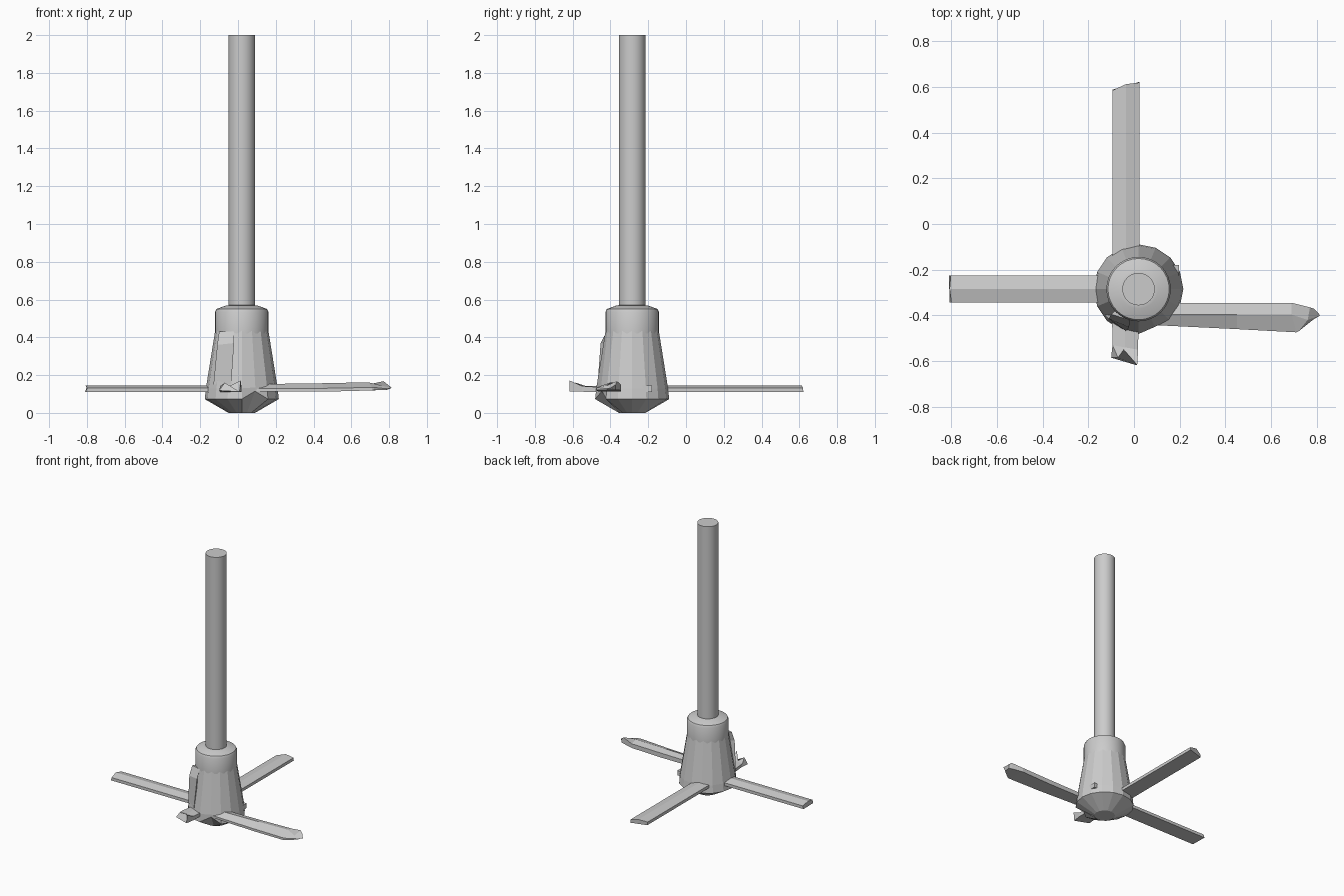
import bpy, bmesh
from math import sin, cos, pi, radians

CX, CY = 0.02, -0.285   # shaft axis


def make_object(name, verts, faces, smooth=None):
    me = bpy.data.meshes.new(name)
    me.from_pydata(verts, [], faces)
    bm = bmesh.new()
    bm.from_mesh(me)
    bmesh.ops.recalc_face_normals(bm, faces=bm.faces)
    bm.to_mesh(me)
    bm.free()
    ob = bpy.data.objects.new(name, me)
    bpy.context.collection.objects.link(ob)
    if smooth:
        bpy.ops.object.select_all(action='DESELECT')
        ob.select_set(True)
        bpy.context.view_layer.objects.active = ob
        bpy.ops.object.shade_smooth_by_angle(angle=radians(smooth))
    return ob


def loft(name, rings, smooth=None):
    n = len(rings[0])
    verts = [p for r in rings for p in r]
    faces = [(i * n + j, i * n + (j + 1) % n, (i + 1) * n + (j + 1) % n, (i + 1) * n + j)
             for i in range(len(rings) - 1) for j in range(n)]
    faces += [tuple(range(n)), tuple(range(len(verts) - n, len(verts)))]
    return make_object(name, verts, faces, smooth)


def lathe_rings(profile, n):
    return [[(CX + r * cos(2 * pi * j / n), CY + r * sin(2 * pi * j / n), z) for j in range(n)]
            for r, z in profile]


# shaft
loft("shaft", lathe_rings([(0.071, 0.54), (0.071, 2.0)], 32), 40)

# collar on top of the hub
loft("hub_collar", lathe_rings([(0.141, 0.42), (0.141, 0.535), (0.134, 0.55),
                                (0.085, 0.568), (0.07, 0.57)], 32), 40)

# faceted hub body and nose, with one dented rim corner at the front
rings = lathe_rings([(0.07, 0.0), (0.196, 0.073), (0.19, 0.13), (0.141, 0.435)], 16)
rings[1][13] = (0.09, -0.445, 0.115)
rings[2][13] = (0.092, -0.45, 0.135)
loft("hub_body", rings)


# section across a blade: (offset, height)
SECTION = [(-1, 0.11), (1, 0.11), (1, 0.132), (0, 0.146), (-1, 0.132)]
HALF = 0.059


def blade_ring(along, centre, axis, cut=(0, 0, 0), top_in=0.0):
    ring = []
    for k, z in SECTION:
        a = along + cut[k + 1] * (1 if along > 0 else -1)
        if z > 0.12:
            a -= top_in * (1 if along > 0 else -1)
        b = centre + k * HALF
        ring.append((a, b, z) if axis == 'x' else (b, a, z))
    return ring


# two intact blades
loft("left_blade", [blade_ring(-0.12, CY, 'x'),
                    blade_ring(-0.81, CY, 'x', (-0.003, 0.005, 0), 0.008)])
loft("back_blade", [blade_ring(-0.14, -0.035, 'y'),
                    blade_ring(0.61, -0.035, 'y', (-0.022, 0.005, 0.012), 0.003)])

# bent right blade with a crumpled tip; stations hold x, front y, mid y, back y, heights
STATIONS = [
    (0.08, 0.08, 0.08, -0.442, -0.395, -0.345, 0.112, 0.128, 0.152, 0.140),
    (0.45, 0.45, 0.45, -0.460, -0.397, -0.345, 0.112, 0.130, 0.157, 0.145),
    (0.71, 0.69, 0.69, -0.474, -0.397, -0.345, 0.119, 0.135, 0.162, 0.150),
    (0.72, 0.76, 0.77, -0.470, -0.420, -0.365, 0.122, 0.135, 0.145, 0.168),
    (0.785, 0.815, 0.79, -0.418, -0.400, -0.372, 0.122, 0.128, 0.132, 0.150),
]
rings = []
for xf, xm, xb, yf, ym, yb, zb, zf, zm, zk in STATIONS:
    rings.append([(xf, yf, zb), (xb, yb, zb), (xb, yb, zk), (xm, ym, zm), (xf, yf, zf)])
loft("bent_right_blade", rings)

# snapped front blade stub with a jagged end
loft("broken_front_blade", [
    [(-0.096, -0.40, 0.11), (0.02, -0.40, 0.11), (0.02, -0.40, 0.132),
     (-0.038, -0.40, 0.146), (-0.096, -0.40, 0.132)],
    [(-0.09, -0.53, 0.115), (0.018, -0.55, 0.112), (0.018, -0.55, 0.142),
     (-0.04, -0.54, 0.14), (-0.094, -0.53, 0.142)],
    [(-0.10, -0.585, 0.118), (0.008, -0.617, 0.112), (0.014, -0.617, 0.172),
     (-0.045, -0.55, 0.142), (-0.07, -0.585, 0.16)],
])

# torn strip of plating above the broken blade
loft("torn_plate", [
    [(-0.10, -0.395, 0.43), (-0.02, -0.42, 0.43), (-0.06, -0.36, 0.43)],
    [(-0.11, -0.415, 0.36), (-0.021, -0.452, 0.37), (-0.06, -0.38, 0.36)],
    [(-0.13, -0.40, 0.15), (-0.036, -0.468, 0.15), (-0.06, -0.39, 0.15)],
])

# small peg on the side of the hub
make_object("side_peg",
            [(x, y, z) for x in (0.12, 0.198) for y in (-0.235, -0.18) for z in (0.11, 0.145)],
            [(0, 1, 3, 2), (4, 6, 7, 5), (0, 4, 5, 1), (2, 3, 7, 6), (0, 2, 6, 4), (1, 5, 7, 3)])
